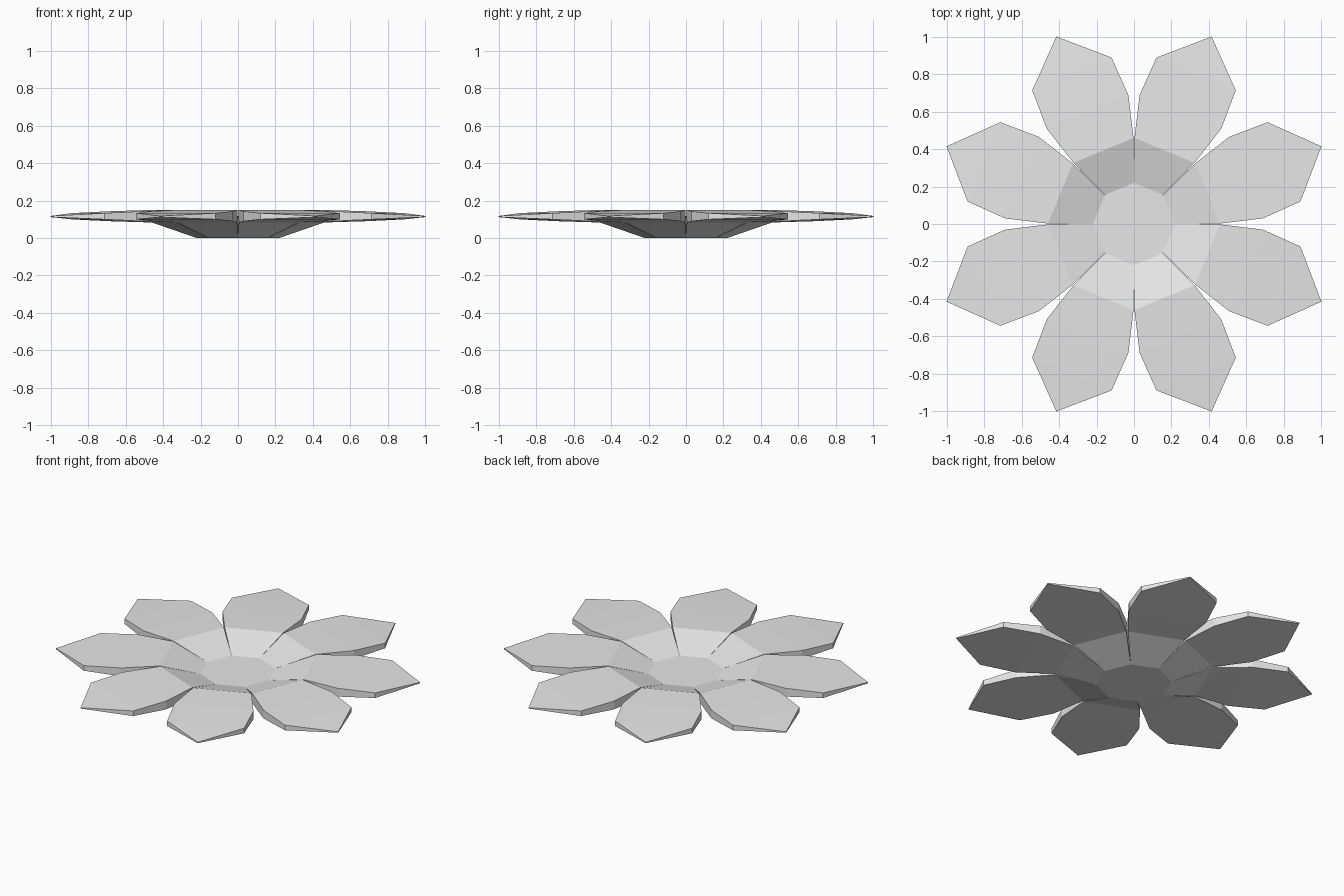
import bpy
import bmesh
import math

cube = bpy.data.objects.get("Cube")
if cube:
    bpy.data.objects.remove(cube, do_unlink=True)

PETALS = 8
STEP = math.tau / PETALS

# Half petal outline from the dish floor to the petal tip:
# radius, half angle in degrees on top and underside, top height, underside height
SECTIONS = [
    (0.22, 22.5, 22.5, 0.08, 0.0),
    (0.46, 22.2, 21.9, 0.15, 0.083),
    (0.69, 20.0, 20.0, 0.143, 0.09),
    (0.898, 14.8, 14.8, 0.133, 0.10),
]
TIP = (1.085, 0.118, 0.112)


def polar(radius, angle, z):
    return (radius * math.cos(angle), radius * math.sin(angle), z)


def add_petal(bm, axis):
    """Closed petal shell, open only where it meets the floor."""
    top, low = [], []
    for r, a_top, a_low, z_top, z_low in SECTIONS:
        top.append([bm.verts.new(polar(r, axis + s * math.radians(a_top), z_top)) for s in (-1, 1)])
        low.append([bm.verts.new(polar(r, axis + s * math.radians(a_low), z_low)) for s in (-1, 1)])
    tip_top = bm.verts.new(polar(TIP[0], axis, TIP[1]))
    tip_low = bm.verts.new(polar(TIP[0], axis, TIP[2]))
    for i in range(len(SECTIONS) - 1):
        for layer in (top, low):
            (a, b), (c, d) = layer[i], layer[i + 1]
            bm.faces.new((a, c, d, b))
        for s in (0, 1):
            bm.faces.new((top[i][s], top[i + 1][s], low[i + 1][s], low[i][s]))
    # Pointed end
    for layer, tip in ((top, tip_top), (low, tip_low)):
        bm.faces.new((layer[-1][0], tip, layer[-1][1]))
    for s in (0, 1):
        bm.faces.new((top[-1][s], tip_top, tip_low, low[-1][s]))


bm = bmesh.new()
for i in range(PETALS):
    add_petal(bm, (i + 0.5) * STEP)

# Octagonal floor, upper and lower face
for z in (SECTIONS[0][3], SECTIONS[0][4]):
    bm.faces.new([bm.verts.new(polar(SECTIONS[0][0], i * STEP, z)) for i in range(PETALS)])

bmesh.ops.remove_doubles(bm, verts=bm.verts[:], dist=0.0005)
bmesh.ops.recalc_face_normals(bm, faces=bm.faces[:])

mesh = bpy.data.meshes.new("petal_dish")
bm.to_mesh(mesh)
bm.free()
dish = bpy.data.objects.new("petal_dish", mesh)
bpy.context.collection.objects.link(dish)

# Plain light grey
grey = bpy.data.materials.new("light_grey")
grey.use_nodes = True
grey.diffuse_color = (0.8, 0.8, 0.8, 1.0)
bsdf = next(n for n in grey.node_tree.nodes if n.type == 'BSDF_PRINCIPLED')
bsdf.inputs["Base Color"].default_value = grey.diffuse_color
mesh.materials.append(grey)
